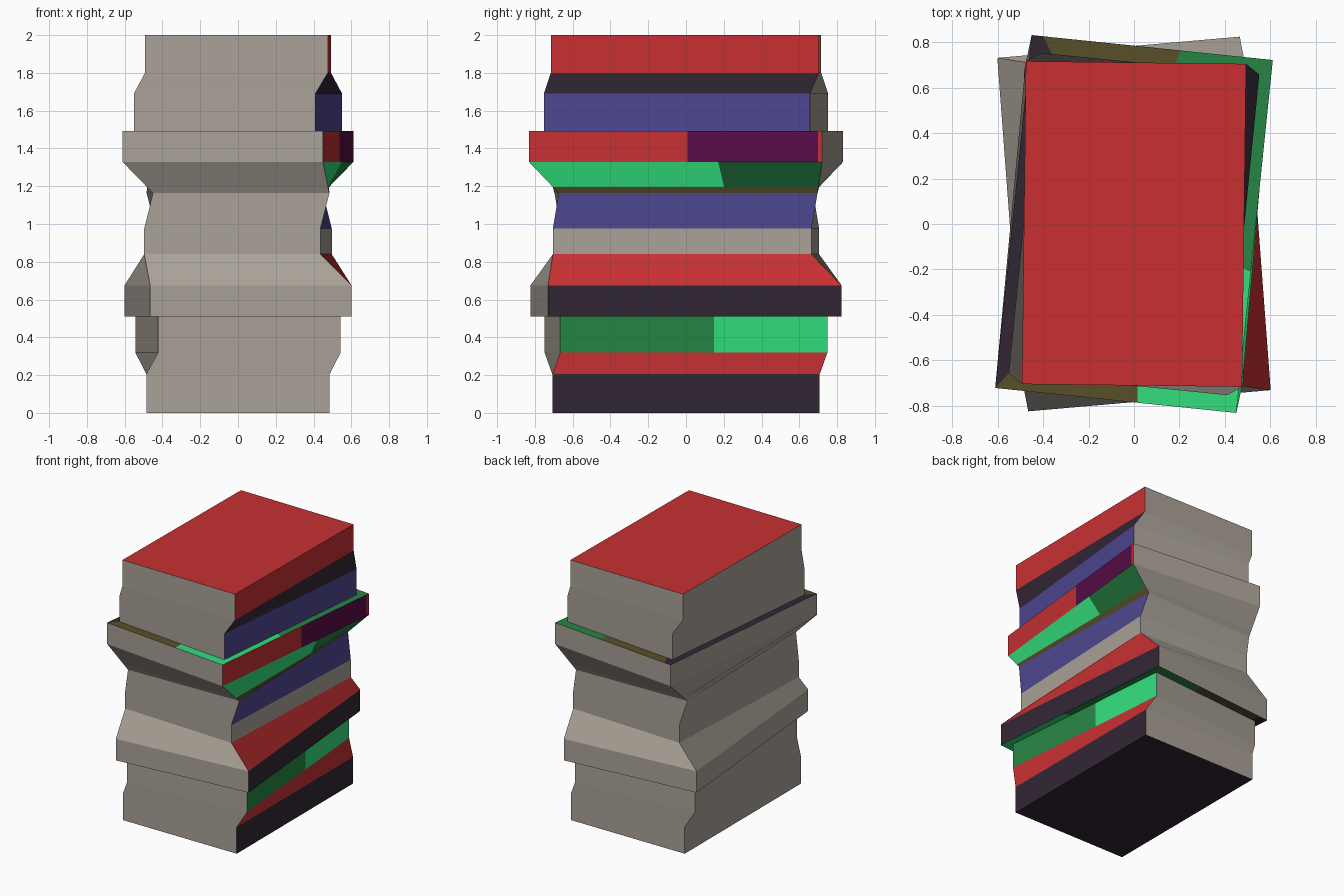
import bpy, bmesh, math
from mathutils import Vector

if "Cube" in bpy.data.objects:
    bpy.data.objects.remove(bpy.data.objects["Cube"])


def srgb(h):
    out = []
    for i in (0, 2, 4):
        c = int(h[i:i + 2], 16) / 255
        out.append(c / 12.92 if c <= 0.04045 else ((c + 0.055) / 1.055) ** 2.4)
    return (*out, 1)


MATS = {}
for name, h in dict(page_grey="aaa298", red="c83032", dark_plum="322635", indigo="4e4791",
                    mid_green="278546", bright_green="32de7d", olive="585028",
                    purple="590c47").items():
    MATS[name] = bpy.data.materials.new(name)
    MATS[name].diffuse_color = srgb(h)
NAMES = list(MATS)


def ring(z, a, b, deg):
    """Turned rectangle: front left, front right, back right, back left."""
    c, s = math.cos(math.radians(deg)), math.sin(math.radians(deg))
    return [Vector((x * a * c - y * b * s, x * a * s + y * b * c, z))
            for x, y in ((-1, -1), (1, -1), (1, 1), (-1, 1))]


def mix(r0, r1, t):
    return [p.lerp(q, t) for p, q in zip(r0, r1)]


GREY = [("page_grey", 1)]


def spine(*runs):
    """Pages on three sides, coloured runs along the right side."""
    return [GREY, list(runs), GREY, GREY]


def solid(c):
    return spine((c, 1))


# Flat cover rim: front, right, back, left
RIM = [[("olive", 0.59), ("bright_green", 1)],
       [("bright_green", 0.4), ("mid_green", 1)],
       [("mid_green", 0.385), ("olive", 0.95), ("dark_plum", 1)],
       [("dark_plum", 1)]]


def build(name, bands, bottom=None, top=None):
    bm = bmesh.new()

    def face(points, colour):
        bm.faces.new([bm.verts.new(p) for p in points]).material_index = NAMES.index(colour)

    for lo, hi, sides in bands:
        for i, runs in enumerate(sides):
            j, t0 = (i + 1) % 4, 0
            for colour, t1 in runs:
                face([lo[i].lerp(lo[j], t0), lo[i].lerp(lo[j], t1),
                      hi[i].lerp(hi[j], t1), hi[i].lerp(hi[j], t0)], colour)
                t0 = t1
    if bottom:
        face(bands[0][0][::-1], bottom)
    if top:
        face(bands[-1][1], top)
    bmesh.ops.remove_doubles(bm, verts=bm.verts, dist=1e-5)
    me = bpy.data.meshes.new(name)
    bm.to_mesh(me)
    bm.free()
    for m in MATS.values():
        me.materials.append(m)
    bpy.context.collection.objects.link(bpy.data.objects.new(name, me))


# Cross-sections of the stack, from the floor up
r0, r1 = ring(0, .485, .708, 0), ring(.205, .485, .708, 0)
r2, r3 = ring(.32, .485, .71, 4.9), ring(.51, .485, .71, 4.9)
r4, r5 = ring(.51, .535, .78, 5), ring(.675, .535, .78, 5)
r6, r7 = ring(.84, .467, .685, -2.5), ring(.975, .467, .685, -2.5)
r8, r9 = ring(1.163, .467, .685, 1.4), ring(1.328, .533, .78, -5.9)
r10 = ring(1.492, .533, .78, -5.9)
r11, r12 = ring(1.492, .483, .708, -5.7), ring(1.69, .483, .708, -5.7)
r13, r14 = ring(1.80, .484, .71, -.7), ring(2.0, .484, .71, -.7)
r8b = mix(r8, r9, .2)

# Lower books
build("lower_books", [
    (r0, r1, solid("dark_plum")), (r1, r2, solid("red")),
    (r2, r3, spine(("mid_green", .575), ("bright_green", 1)))], bottom="dark_plum")

# Middle books with the two wide covers
build("middle_books", [
    (r3, r4, RIM), (r4, r5, solid("dark_plum")), (r5, r6, solid("red")),
    (r6, r7, solid("page_grey")), (r7, r8, solid("indigo")), (r8, r8b, solid("olive")),
    (r8b, r9, spine(("bright_green", .645), ("mid_green", 1))),
    (r9, r10, spine(("red", .54), ("purple", .985), ("red", 1))), (r10, r11, RIM)])

# Upper books
build("upper_books", [
    (r11, r12, solid("indigo")), (r12, r13, solid("dark_plum")),
    (r13, r14, solid("red"))], top="red")

for m in bpy.data.materials:
    if m.users and not m.is_grease_pencil:
        m.use_nodes = True
        m.node_tree.nodes["Principled BSDF"].inputs["Base Color"].default_value = m.diffuse_color
